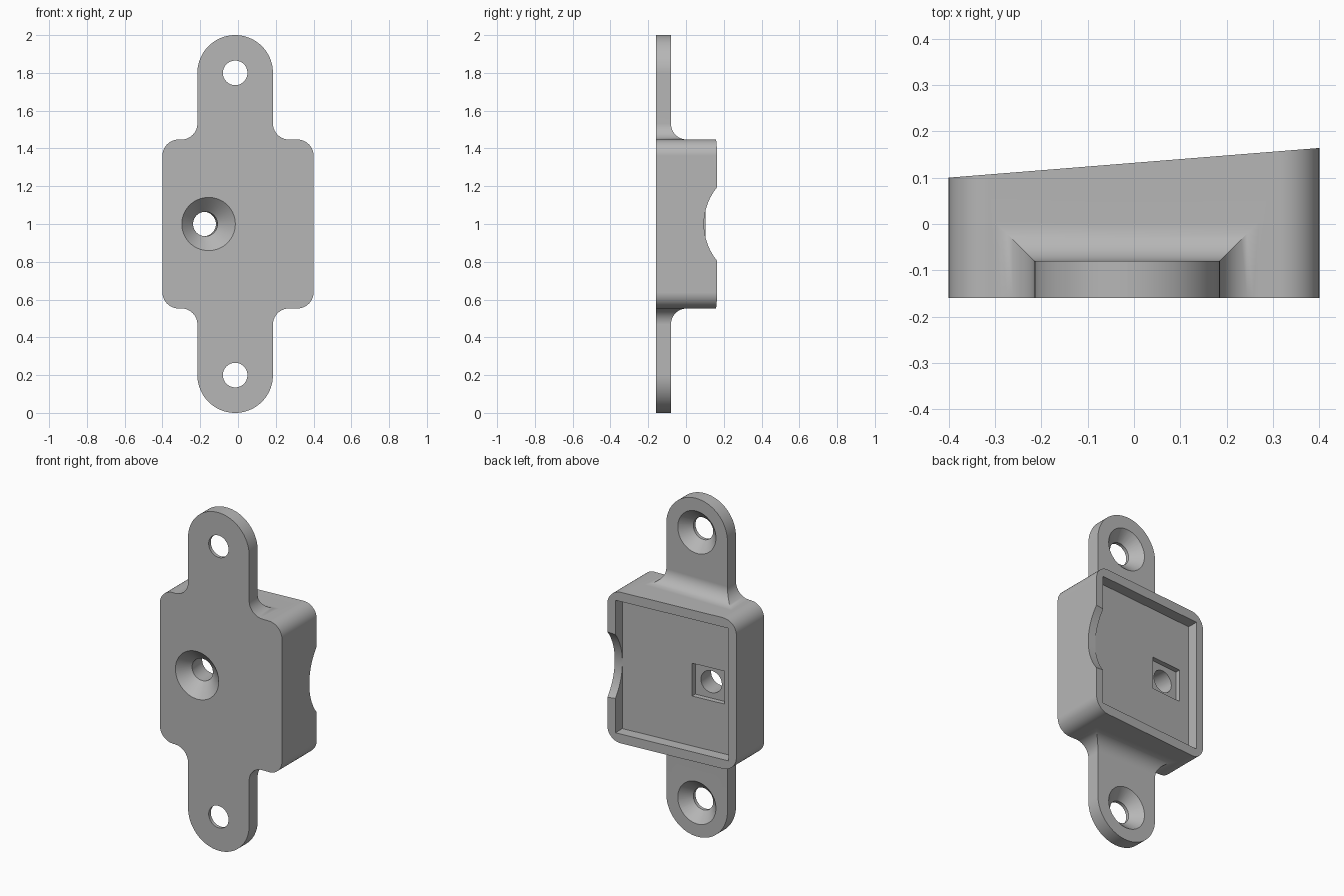
import bpy, bmesh
from math import sin, cos, pi, atan
from mathutils import Matrix

cube = bpy.data.objects.get("Cube")
if cube:
    bpy.data.objects.remove(cube)

FRONT, SLOPE, MID_Z, TAB_X, TAB_BACK = -0.16, 0.08, 1.0, -0.015, -0.08

grey = bpy.data.materials.new("plain_grey")
grey.use_nodes = True
colour = (0.47, 0.47, 0.47, 1)
grey.diffuse_color = colour
grey.node_tree.nodes["Principled BSDF"].inputs["Base Color"].default_value = colour


def loft(name, rings, matrix=Matrix(), bevel=0):
    """Closed solid through rings of equal length; optional rounding of the last ring."""
    bm = bmesh.new()
    loops = [[bm.verts.new(p) for p in ring] for ring in rings]
    for a, b in zip(loops, loops[1:]):
        for i in range(len(a)):
            j = (i + 1) % len(a)
            bm.faces.new((a[i], a[j], b[j], b[i]))
    bm.faces.new(loops[0])
    cap = bm.faces.new(loops[-1])
    if bevel:
        bmesh.ops.bevel(bm, geom=list(cap.edges), offset=bevel, segments=5,
                        profile=0.5, affect='EDGES')
    bm.transform(matrix)
    bmesh.ops.recalc_face_normals(bm, faces=bm.faces)
    mesh = bpy.data.meshes.new(name)
    bm.to_mesh(mesh)
    bm.free()
    mesh.materials.append(grey)
    obj = bpy.data.objects.new(name, mesh)
    bpy.context.collection.objects.link(obj)
    return obj


def combine(target, other, operation):
    mod = target.modifiers.new(other.name, 'BOOLEAN')
    mod.operation, mod.object, mod.solver = operation, other, 'EXACT'
    bpy.context.view_layer.objects.active = target
    bpy.ops.object.modifier_apply(modifier=mod.name)
    bpy.data.objects.remove(other)


def slant(offset):
    return lambda x: offset + SLOPE * x


def prism(name, outline, y0, y1, bevel=0):
    """Extrude an (x, z) outline along y between two height functions."""
    return loft(name, [[(x, y(x), z) for x, z in outline] for y in (y0, y1)], bevel=bevel)


def rect(cx, hx, hz):
    return [(cx - hx, MID_Z - hz), (cx + hx, MID_Z - hz),
            (cx + hx, MID_Z + hz), (cx - hx, MID_Z + hz)]


def rounded_rect(hx, hz, r, steps=10):
    points = []
    for q, (sx, sz) in enumerate(((1, 1), (-1, 1), (-1, -1), (1, -1))):
        for i in range(steps + 1):
            a = (q + i / steps) * pi / 2
            points.append((sx * (hx - r) + r * cos(a), MID_Z + sz * (hz - r) + r * sin(a)))
    return points


def hole(name, profile, x, z, tilt=0, steps=48):
    """Turned cutter with (radius, y) profile along the y axis."""
    rings = [[(r * cos(2 * pi * i / steps), y, r * sin(2 * pi * i / steps))
              for i in range(steps)] for r, y in profile]
    return loft(name, rings, Matrix.Translation((x, 0, z)) @ Matrix.Rotation(tilt, 4, 'Z'))


# Housing with rounded corners and slanted, softened rear rim
HALF_Z, FILLET, TAB_R = 0.447, 0.085, 0.2
bracket = prism("mounting_bracket", rounded_rect(0.4, HALF_Z, 0.085),
                lambda x: FRONT, slant(0.132), bevel=0.022)

# Mounting tabs: flared root, straight neck, round end
sections = [(TAB_R + FILLET, TAB_BACK + FILLET, HALF_Z - 0.06)]
for i in range(11):
    a = i / 10 * pi / 2
    w = FILLET * (1 - sin(a))
    sections.append((TAB_R + w, TAB_BACK + w, HALF_Z + FILLET * (1 - cos(a))))
for i in range(25):
    a = i / 24 * pi / 2 * 0.995
    sections.append((TAB_R * cos(a), TAB_BACK, 0.8 + TAB_R * sin(a)))
for side, label in ((1, "upper_tab"), (-1, "lower_tab")):
    rings = [[(TAB_X - h, FRONT, MID_Z + side * z), (TAB_X + h, FRONT, MID_Z + side * z),
              (TAB_X + h, back, MID_Z + side * z), (TAB_X - h, back, MID_Z + side * z)]
             for h, back, z in sections]
    combine(bracket, loft(label, rings), 'UNION')

# Countersunk tab holes, opening to the rear
for side in (1, -1):
    cutter = hole("tab_hole", [(0.065, -0.3), (0.065, -0.14), (0.125, TAB_BACK), (0.145, -0.06)],
                  TAB_X, MID_Z + side * 0.8)
    combine(bracket, cutter, 'DIFFERENCE')

# Rear pocket, square nut seat and finger notch
combine(bracket, prism("pocket", rect(0, 0.35, HALF_Z - 0.055), slant(0.067), slant(0.4)),
        'DIFFERENCE')
combine(bracket, prism("nut_seat", rect(-0.182, 0.1, 0.097), slant(0.037), slant(0.3)),
        'DIFFERENCE')
notch = [[(x, 0.402 + 0.307 * cos(2 * pi * i / 96), MID_Z + 0.307 * sin(2 * pi * i / 96))
          for i in range(96)] for x in (0.3, 0.5)]
combine(bracket, loft("finger_notch", notch), 'DIFFERENCE')

# Central screw hole, square to the slanted rear and countersunk at the front
screw = hole("screw_hole", [(0.18, -0.2), (0.14, FRONT), (0.065, -0.085), (0.065, 0.3)],
             -0.18, MID_Z, tilt=atan(SLOPE))
combine(bracket, screw, 'DIFFERENCE')

# Smooth curves, crisp edges
bpy.ops.object.select_all(action='DESELECT')
bracket.select_set(True)
bpy.context.view_layer.objects.active = bracket
bpy.ops.object.shade_smooth_by_angle(angle=pi / 6)
weighted = bracket.modifiers.new("weighted_normals", 'WEIGHTED_NORMAL')
weighted.keep_sharp = True
